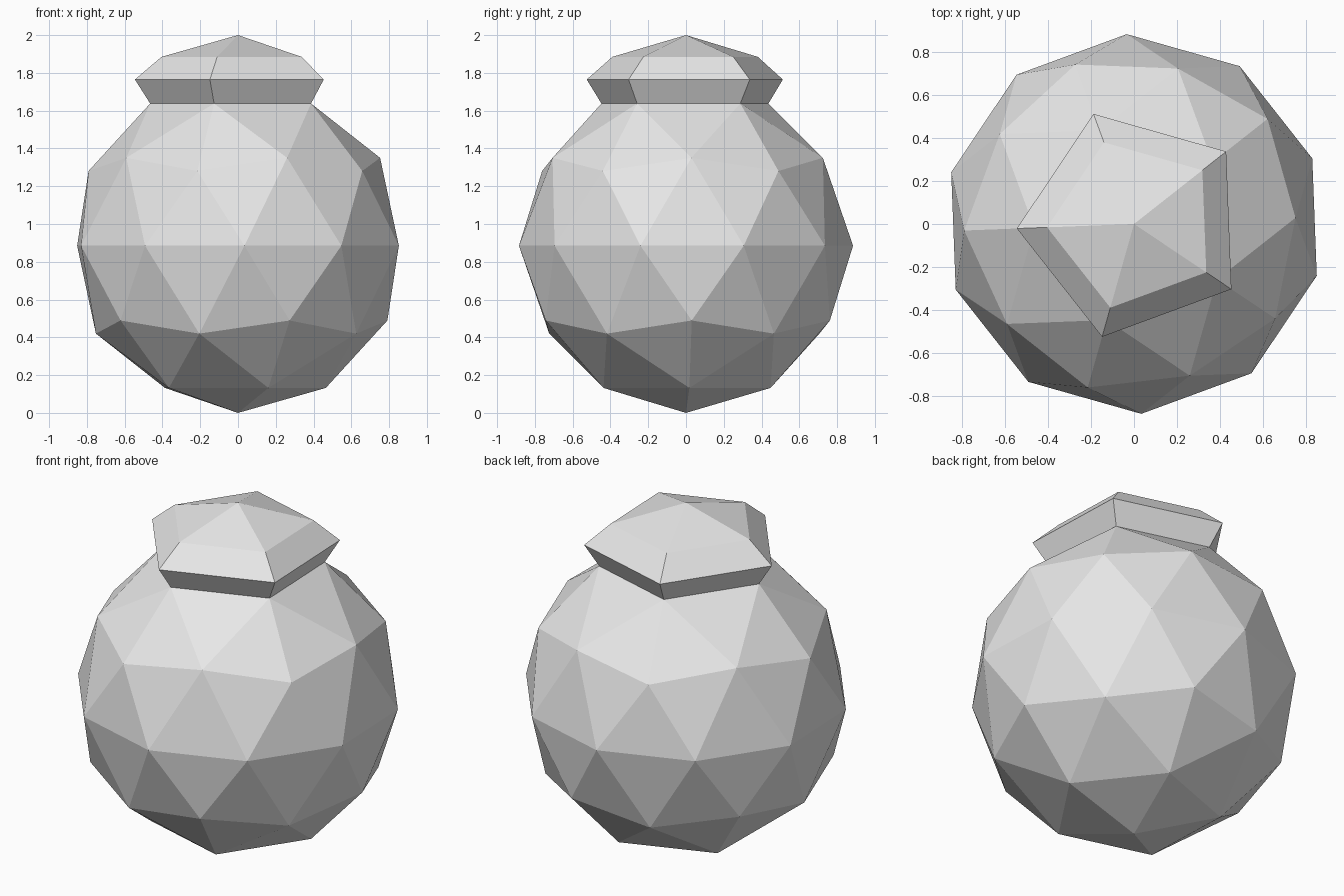
import bpy, bmesh
from math import radians
from mathutils import Matrix

cube = bpy.data.objects.get("Cube")
if cube:
    bpy.data.objects.remove(cube, do_unlink=True)

RADIUS = 0.885

# Plain grey material
grey = bpy.data.materials.new("light grey")
grey.use_nodes = True
colour = (0.8, 0.8, 0.8, 1)
grey.diffuse_color = colour
grey.node_tree.nodes["Principled BSDF"].inputs["Base Color"].default_value = colour


def extrude_cap(bm, faces, scale, height):
    """Extrude faces upward, scaling the new cap about the vertical axis."""
    result = bmesh.ops.extrude_face_region(bm, geom=faces)["geom"]
    old = [f for f in faces if f.is_valid]
    if old:
        bmesh.ops.delete(bm, geom=old, context="FACES")
    for v in (g for g in result if isinstance(g, bmesh.types.BMVert)):
        v.co.x *= scale
        v.co.y *= scale
        v.co.z += height
    return [g for g in result if isinstance(g, bmesh.types.BMFace)]


# Round faceted body
bm = bmesh.new()
bmesh.ops.create_icosphere(bm, subdivisions=2, radius=RADIUS,
                           matrix=Matrix.Rotation(radians(38.2), 4, "Z"))
bmesh.ops.translate(bm, verts=bm.verts, vec=(0, 0, RADIUS))

# Flared collar, then the lid tapering in above it
top = max(bm.verts, key=lambda v: v.co.z)
cap = extrude_cap(bm, list(top.link_faces), 1.174, 0.127)
cap = extrude_cap(bm, cap, 0.742, 0.12)

# Flatten the lid's peak to the full height
ring_z = min(v.co.z for f in cap for v in f.verts)
peak = max(bm.verts, key=lambda v: v.co.z)
peak.co.z = 2.0

bmesh.ops.recalc_face_normals(bm, faces=bm.faces)
mesh = bpy.data.meshes.new("round_jar")
bm.to_mesh(mesh)
bm.free()
mesh.materials.append(grey)
jar = bpy.data.objects.new("round_jar", mesh)
bpy.context.collection.objects.link(jar)
